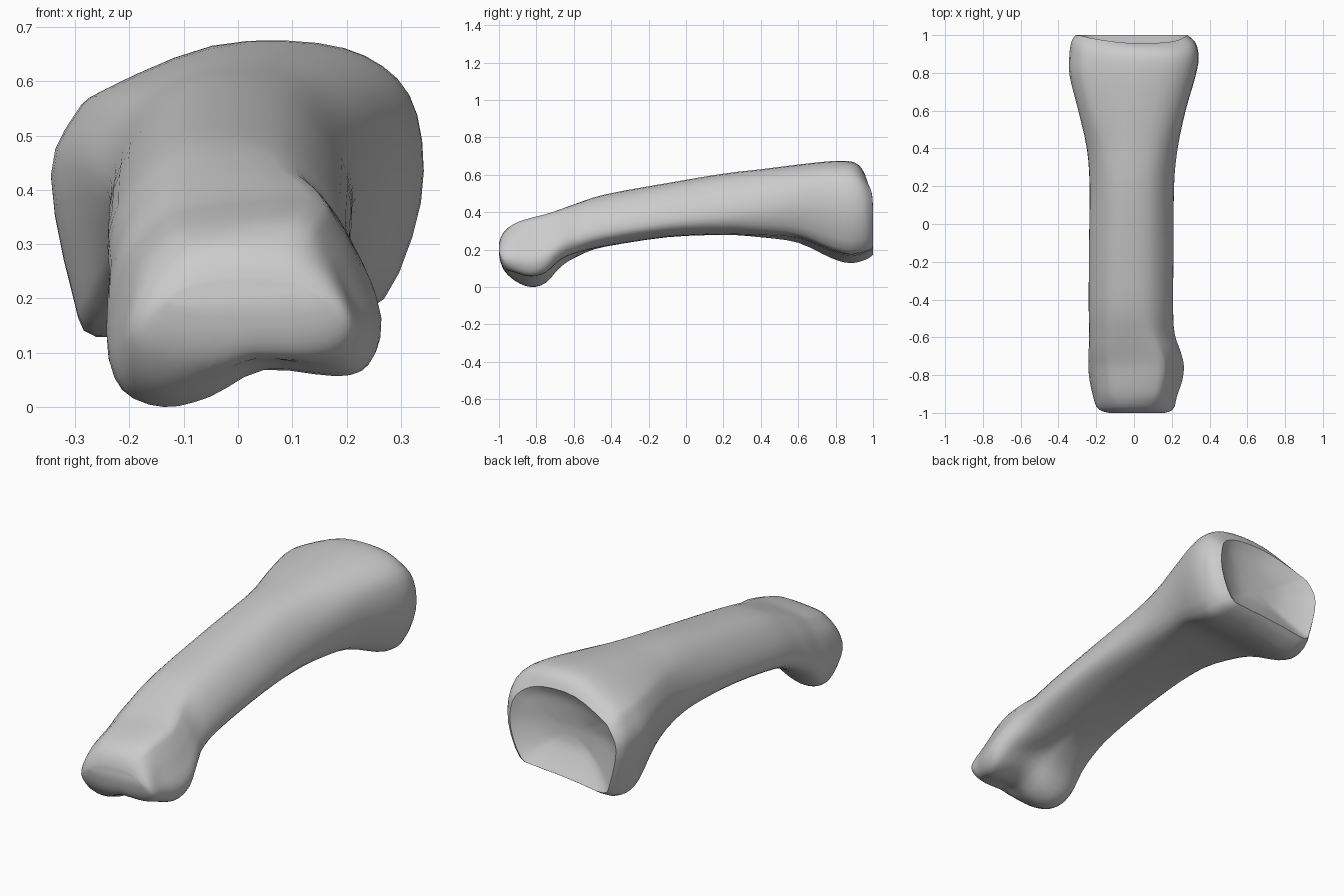
import bpy, bmesh
from mathutils import Vector

if "Cube" in bpy.data.objects:
    bpy.data.objects.remove(bpy.data.objects["Cube"])

# Normalised cross-sections (u across -1..1, v up 0..1), anticlockwise from bottom middle
HEAD = [(.15, .18), (.70, .15), (.92, .2), (1, .38), (.87, .6), (.68, .85), (.45, .98),
        (-.42, .93), (-.68, .83), (-.88, .65), (-1, .3), (-.9, .08), (-.6, 0), (-.25, .05)]
SHAFT = [(.1, 0), (.5, .02), (.86, .11), (1, .27), (.91, .56), (.64, .84), (.28, .98),
         (-.28, .98), (-.64, .84), (-.91, .56), (-1, .27), (-.86, .11), (-.5, .02), (-.1, 0)]
BASE = [(.1, .06), (.5, .08), (.8, .13), (1, .46), (.98, .76), (.8, .92), (.45, 1),
        (-.12, .99), (-.7, .84), (-.87, .75), (-1, .54), (-.88, .13), (-.76, 0), (-.3, .03)]

# Stations along the bone: y, x min, x max, z bottom, z top
STATIONS = [
    (-1.0, -.13, .16, .18, .235),
    (-.99, -.17, .195, .13, .27),
    (-.965, -.20, .215, .08, .31),
    (-.91, -.217, .228, .033, .352),
    (-.83, -.235, .255, .003, .38),
    (-.75, -.242, .264, .025, .40),
    (-.67, -.24, .245, .11, .425),
    (-.58, -.237, .215, .165, .455),
    (-.43, -.24, .207, .22, .50),
    (-.1, -.238, .21, .27, .56),
    (.2, -.235, .212, .28, .61),
    (.4, -.25, .23, .268, .632),
    (.6, -.295, .27, .24, .655),
    (.78, -.34, .32, .157, .672),
    (.88, -.343, .337, .132, .67),
    (.96, -.333, .322, .15, .645),
    (1.0, -.31, .28, .175, .60),
    # concave joint socket
    (.965, -.25, .235, .235, .555),
    (.93, -.15, .14, .31, .485),
    (.92, -.05, .05, .37, .42),
]
RIM = 16


def smooth(a, b, t):
    t = min(max((t - a) / (b - a), 0), 1)
    return t * t * (3 - 2 * t)


def spline(pts, closed, steps):
    """Catmull-Rom curve through the points."""
    n, out = len(pts), []
    for i in range(n if closed else n - 1):
        p = [pts[j % n] if closed else pts[min(max(j, 0), n - 1)] for j in range(i - 1, i + 3)]
        for s in range(steps):
            t = s / steps
            out.append(p[1] + 0.5 * t * (p[2] - p[0] + t * (2 * p[0] - 5 * p[1] + 4 * p[2] - p[3]
                       + t * (3 * (p[1] - p[2]) + p[3] - p[0]))))
    if not closed:
        out.append(pts[-1])
    return out


def section(i, y, x0, x1, z0, z1):
    # the condyle notch fades out towards the shaft and on the rounded tip
    to_shaft = max(smooth(-.76, -.42, y), .85 * smooth(-.9, -1, y))
    to_base = smooth(0, .82, y)
    pts = []
    for h, s, b in zip(HEAD, SHAFT, BASE):
        u, v = Vector(h).lerp(Vector(s), to_shaft).lerp(Vector(b), to_base)
        z = z0 + v * (z1 - z0)
        # upper rim leans forward
        lean = .045 if i >= RIM else .03 if i == RIM - 1 else 0
        back = lean * smooth(.46, .63, z)
        pts.append(Vector(((x0 + x1) / 2 + u * (x1 - x0) / 2, y - back, z)))
    return spline(pts, True, 3)


# Loft the whole bone from the sections, keeping the socket rim crisp
rings = [section(i, *s) for i, s in enumerate(STATIONS)]
columns = [spline(list(c[:RIM + 1]), False, 3) + spline(list(c[RIM:]), False, 3)[1:]
           for c in zip(*rings)]
bm = bmesh.new()
grid = [[bm.verts.new(p) for p in c] for c in columns]
n, m = len(grid), len(grid[0])
for i in range(n):
    a, b = grid[i], grid[(i + 1) % n]
    for j in range(m - 1):
        bm.faces.new((a[j], b[j], b[j + 1], a[j + 1]))
bm.faces.new([c[0] for c in grid])
bm.faces.new([c[-1] for c in grid])
bmesh.ops.recalc_face_normals(bm, faces=bm.faces)
lowest = min(v.co.z for v in bm.verts)
bmesh.ops.translate(bm, verts=bm.verts, vec=(0, 0, -lowest))

mesh = bpy.data.meshes.new("finger_bone")
bm.to_mesh(mesh)
bm.free()
bone = bpy.data.objects.new("finger_bone", mesh)
bpy.context.collection.objects.link(bone)
bpy.context.view_layer.objects.active = bone
bone.select_set(True)
bpy.ops.object.shade_smooth_by_angle(angle=0.9)
